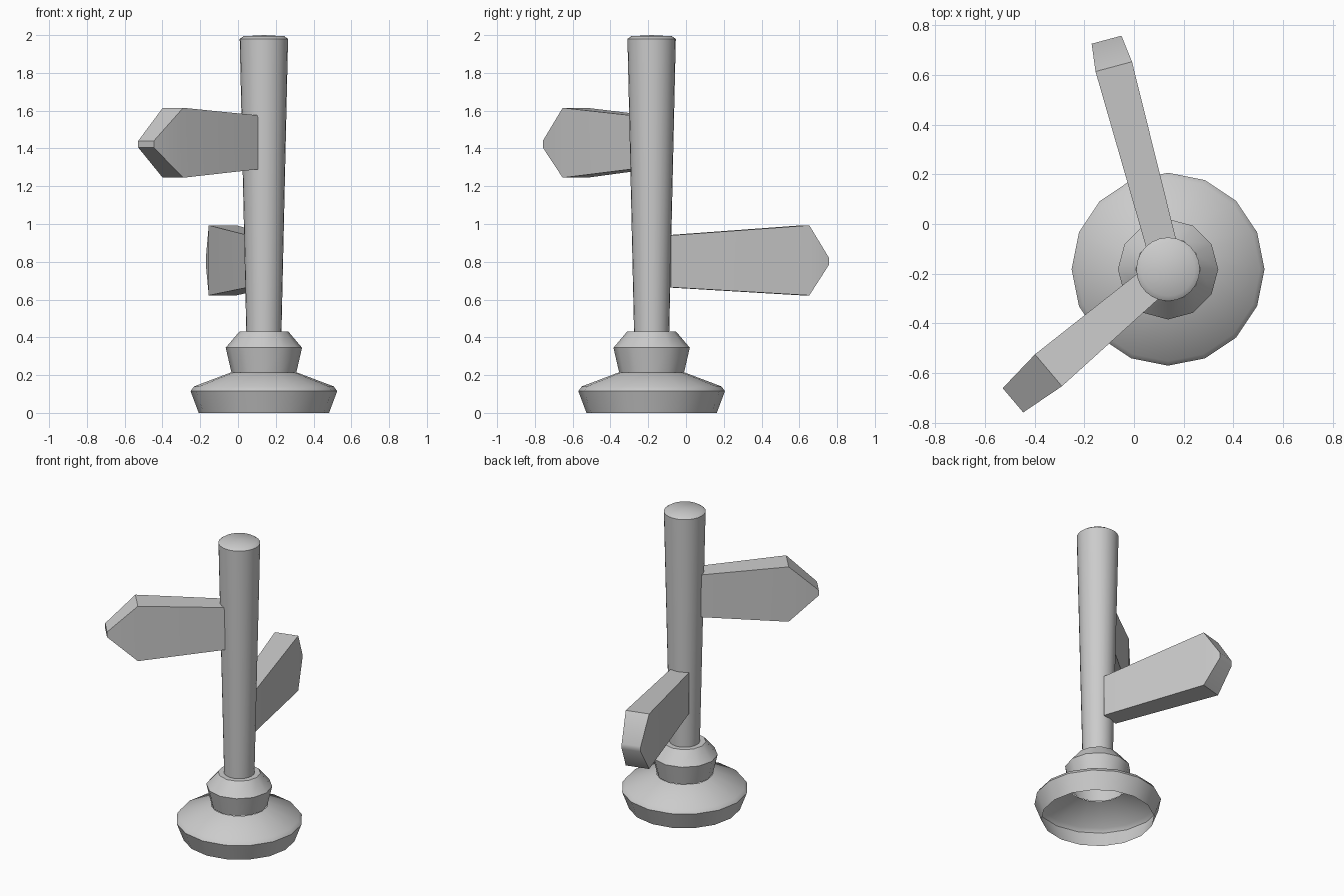
import bpy, bmesh, math
from mathutils import Matrix

AXIS = (0.137, -0.182)  # centre line of the post

cube = bpy.data.objects.get("Cube")
if cube:
    bpy.data.objects.remove(cube, do_unlink=True)

grey = bpy.data.materials.new("plain grey")
grey.use_nodes = True
colour = (0.6, 0.6, 0.6, 1)
grey.diffuse_color = colour
grey.node_tree.nodes["Principled BSDF"].inputs["Base Color"].default_value = colour


def finish(name, bm, turn=0):
    mesh = bpy.data.meshes.new(name)
    bm.to_mesh(mesh)
    bm.free()
    mesh.materials.append(grey)
    obj = bpy.data.objects.new(name, mesh)
    bpy.context.collection.objects.link(obj)
    obj.location = (*AXIS, 0)
    obj.rotation_euler.z = math.radians(turn)
    bpy.ops.object.select_all(action='DESELECT')
    obj.select_set(True)
    bpy.context.view_layer.objects.active = obj
    bpy.ops.object.shade_smooth_by_angle(angle=math.radians(40))


def lathe(name, profile, sides):
    """Turn (radius, height) points, listed from the bottom up, into a shell."""
    bm = bmesh.new()
    rings = []
    for r, z in profile:
        if r == 0:
            rings.append([bm.verts.new((0, 0, z))] * sides)
            continue
        rings.append([bm.verts.new((r * math.cos(a), r * math.sin(a), z))
                      for a in (math.tau * i / sides for i in range(sides))])
    for low, high in zip(rings, rings[1:]):
        for i in range(sides):
            j = (i + 1) % sides
            corners = dict.fromkeys((low[i], low[j], high[j], high[i]))
            bm.faces.new(list(corners))
    finish(name, bm)


def sign(name, stations, turn):
    """Board through (distance, half thickness, bottom, top) sections."""
    bm = bmesh.new()
    rings = [[bm.verts.new(p) for p in ((d, -h, lo), (d, h, lo), (d, h, hi), (d, -h, hi))]
             for d, h, lo, hi in stations]
    for a, b in zip(rings, rings[1:]):
        for i in range(4):
            j = (i + 1) % 4
            bm.faces.new((a[i], a[j], b[j], b[i]))
    bm.faces.new(rings[0])
    bm.faces.new(rings[-1])
    bmesh.ops.recalc_face_normals(bm, faces=bm.faces)
    finish(name, bm, turn)


# Hollow foot, collar and tapered post with a shallow dome
lathe("base", [(0.345, 0), (0.388, 0.115), (0.37, 0.14), (0.172, 0.215)], 16)
lathe("collar", [(0.172, 0.215), (0.202, 0.345), (0.13, 0.43), (0.09, 0.43)], 12)
lathe("post", [(0.093, 0.42), (0.128, 1.98), (0.108, 1.994), (0, 2.0)], 24)

# Two pointed boards facing different ways
sign("upper_sign", [(0.095, 0.066, 1.29, 1.575), (0.63, 0.084, 1.245, 1.615),
                    (0.817, 0.064, 1.405, 1.44)], 220.2)
sign("lower_sign", [(0.09, 0.062, 0.665, 0.94), (0.844, 0.076, 0.622, 0.993),
                    (0.956, 0.062, 0.785, 0.82)], 105)
